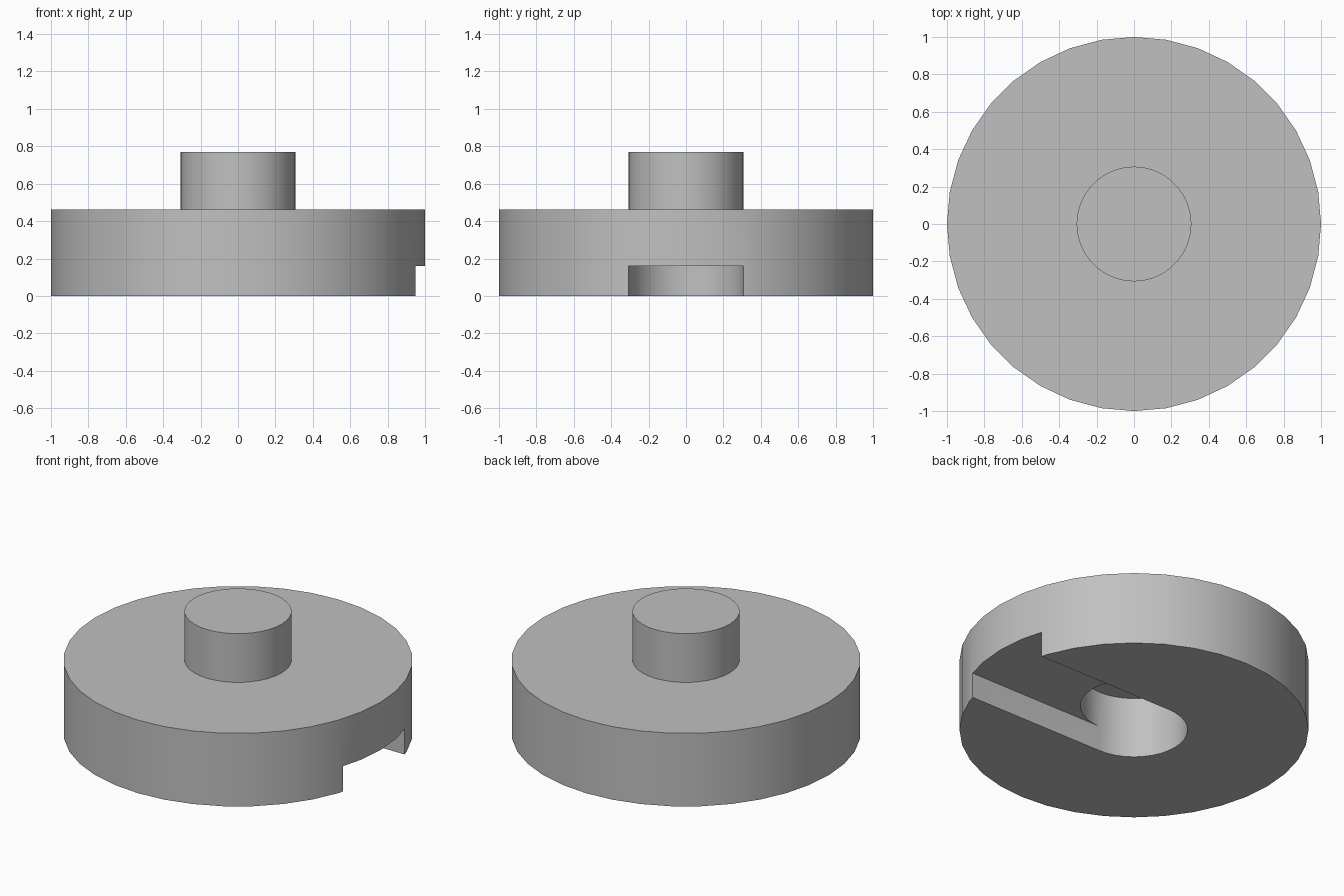
import bpy
import math

old = bpy.data.objects.get("Cube")
if old:
    bpy.data.objects.remove(old, do_unlink=True)

RADIUS, THICK, TOP = 1.0, 0.462, 0.77    # disc radius, disc height, knob top
BORE, BORE_TOP = 0.307, 0.386            # knob and socket radius, socket depth
SLOT_TOP = 0.16

grey = bpy.data.materials.new("plain grey")
grey.use_nodes = True
color = (0.53, 0.53, 0.53, 1)
grey.diffuse_color = color
grey.node_tree.nodes["Principled BSDF"].inputs["Base Color"].default_value = color


def cylinder(name, radius, low, high):
    bpy.ops.mesh.primitive_cylinder_add(vertices=36, radius=radius, depth=high - low,
                                        location=(0, 0, (low + high) / 2))
    ob = bpy.context.object
    ob.name = name
    ob.data.materials.append(grey)
    return ob


def combine(target, tool, operation):
    mod = target.modifiers.new(tool.name, 'BOOLEAN')
    mod.operation, mod.solver, mod.object = operation, 'EXACT', tool
    bpy.context.view_layer.objects.active = target
    bpy.ops.object.modifier_apply(modifier=mod.name)
    bpy.data.objects.remove(tool, do_unlink=True)


# Disc with a centre knob
body = cylinder("slotted_disc", RADIUS, 0, THICK)
combine(body, cylinder("knob", BORE, THICK - 0.03, TOP), 'UNION')

# Side slot running from the middle out to the left edge
bpy.ops.mesh.primitive_cube_add(size=1, location=(0.6, 0, 0))
slot = bpy.context.object
slot.name = "slot_cutter"
slot.scale = (1.2, 2 * BORE, 2 * SLOT_TOP)
slot.data.materials.append(grey)
bpy.context.view_layer.update()
combine(body, slot, 'DIFFERENCE')

# Round socket under the knob
combine(body, cylinder("socket_cutter", BORE, -0.2, BORE_TOP), 'DIFFERENCE')

# Smooth walls, crisp rims
bpy.ops.object.select_all(action='DESELECT')
body.select_set(True)
bpy.context.view_layer.objects.active = body
bpy.ops.object.shade_smooth_by_angle(angle=math.radians(30))
